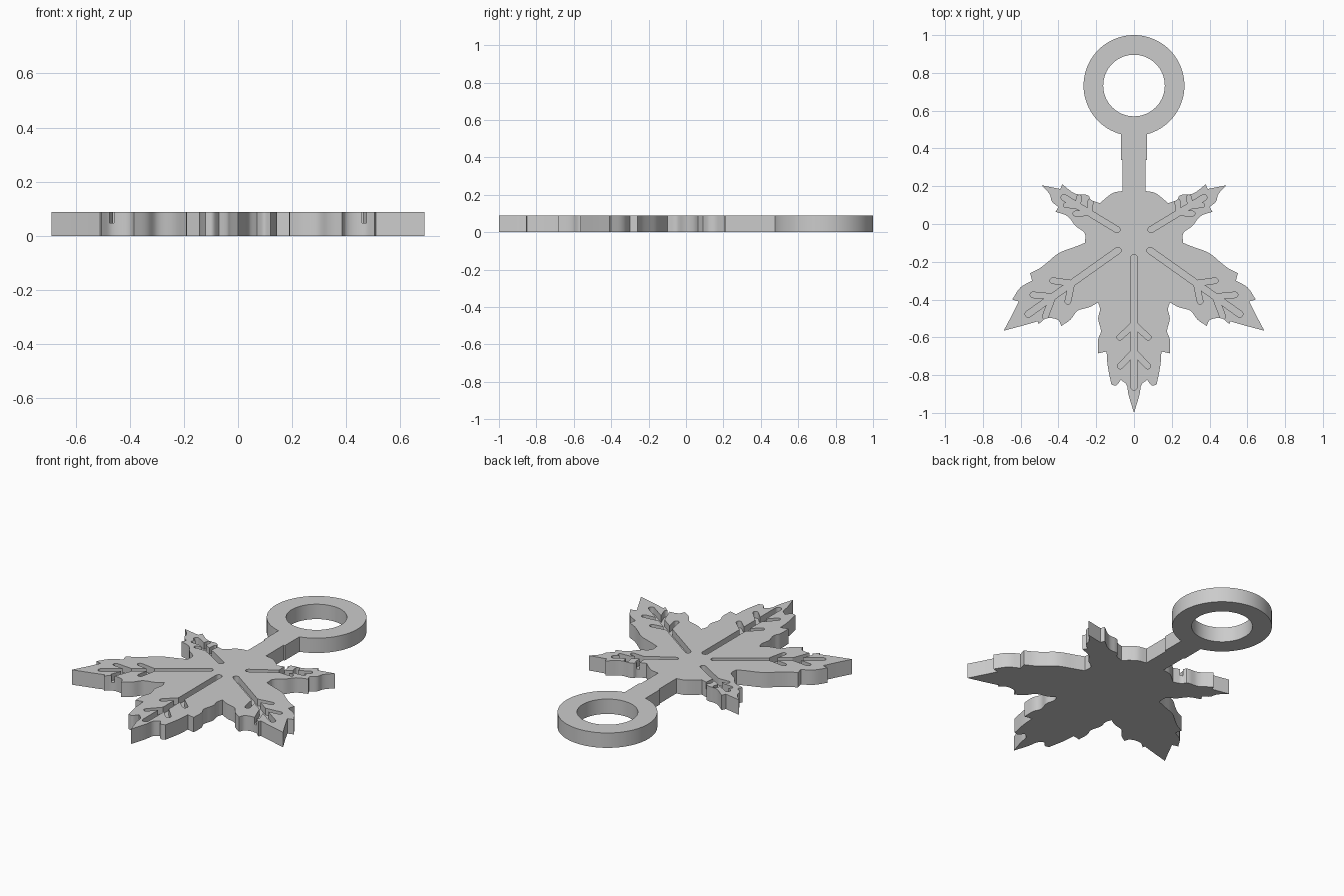
import bpy, bmesh, math
from mathutils import Vector

THICK, DEPTH = 0.088, 0.04
RING_Y, RING_R, HOLE_R = 0.733, 0.267, 0.163

cube = bpy.data.objects.get("Cube")
if cube:
    bpy.data.objects.remove(cube)

grey = bpy.data.materials.new("plain grey")
grey.use_nodes = True
colour = (0.6, 0.6, 0.6, 1)
grey.diffuse_color = colour
grey.node_tree.nodes["Principled BSDF"].inputs["Base Color"].default_value = colour


def add_object(name, bm):
    bmesh.ops.recalc_face_normals(bm, faces=bm.faces)
    mesh = bpy.data.meshes.new(name)
    bm.to_mesh(mesh)
    bm.free()
    mesh.materials.append(grey)
    obj = bpy.data.objects.new(name, mesh)
    bpy.context.collection.objects.link(obj)
    return obj


def add_prism(bm, outline, low, high):
    """Extrude a flat outline from low to high."""
    face = bm.faces.new([bm.verts.new((p[0], p[1], low)) for p in outline])
    result = bmesh.ops.extrude_face_region(bm, geom=[face], use_keep_orig=True)
    for v in result["geom"]:
        if isinstance(v, bmesh.types.BMVert):
            v.co.z = high


def arc(x, y, radius, start, end, steps):
    angles = [start + (end - start) * i / steps for i in range(steps + 1)]
    return [Vector((x + radius * math.cos(a), y + radius * math.sin(a))) for a in angles]


def soften(points, steps=4):
    """Round gentle bends with a spline and leave sharp turns as corners."""
    n = len(points)
    slopes = []
    for i, p in enumerate(points):
        if i in (0, n - 1):
            slopes.append(None)
            continue
        before, after = p - points[i - 1], points[i + 1] - p
        sharp = before.angle(after) > math.radians(62)
        slopes.append(None if sharp else (before.normalized() + after.normalized()) / 2)
    out = []
    for i in range(n - 1):
        a, b = points[i], points[i + 1]
        span = b - a
        ta = slopes[i] * span.length if slopes[i] else span
        tb = slopes[i + 1] * span.length if slopes[i + 1] else span
        for k in range(steps):
            t = k / steps
            out.append(a + span * (t * t * (3 - 2 * t))
                       + ta * (t * (1 - t) ** 2) - tb * (t * t * (1 - t)))
    return out + [points[-1]]


# Half outline of the leaf, from the stem down to the bottom tip
leaf_edge = [
    (.06, .175), (.11, .165), (.14, .145), (.18, .11), (.23, .13), (.24, .15), (.31, .16),
    (.38, .21), (.39, .185), (.49, .205), (.445, .155), (.435, .12), (.4, .09), (.415, .065),
    (.35, .04), (.31, -.01), (.26, -.05), (.26, -.1), (.31, -.12), (.4, -.155), (.455, -.2),
    (.5, -.235), (.55, -.26), (.54, -.3), (.6, -.335), (.645, -.4), (.61, -.41), (.645, -.48),
    (.69, -.565), (.56, -.53), (.51, -.515), (.505, -.53), (.465, -.5), (.4, -.51),
    (.385, -.54), (.335, -.505), (.3, -.46), (.235, -.44), (.19, -.415), (.18, -.45),
    (.19, -.5), (.175, -.57), (.19, -.61), (.19, -.685), (.145, -.675), (.14, -.745),
    (.12, -.85), (.095, -.855), (.07, -.825), (.04, -.85), (.03, -.9), (0, -1)]

# Ring outline, stepped stem and leaf, mirrored into one closed plate
stem_half = 0.068
ring_end = -math.acos(stem_half / RING_R)
half = arc(0, RING_Y, RING_R, math.pi / 2, ring_end, 40)
half[0].x = 0
half += [Vector((stem_half, .34)), Vector((.06, .34))]
half += soften([Vector(p) for p in leaf_edge])
mirrored = [Vector((-p.x, p.y)) for p in reversed(half[1:-1])]
bm = bmesh.new()
add_prism(bm, half + mirrored, 0, THICK)
plate = add_object("leaf_plate", bm)

# Cutter for the ring hole
bm = bmesh.new()
add_prism(bm, arc(0, RING_Y, HOLE_R, 0, math.tau, 64)[:-1], -.1, .2)
hole = add_object("ring_hole_cutter", bm)

# Vein grooves: each is a start, an end and a half width
middle = [((0, -.18), (0, -.86), .019)]
side = []
for start, ends, width in [
        ((.085, -.14), [(.56, -.477)], .017),
        ((.33, -.314), [(.43, -.3), (.35, -.41)], .015),
        ((.43, -.385), [(.535, -.375), (.47, -.49)], .015),
        ((.09, -.03), [(.37, .14)], .016),
        ((.235, .058), [(.23, .12), (.31, .055)], .013),
        ((.3, .097), [(.29, .14), (.36, .1)], .013),
        ((0, -.53), [(.075, -.6)], .015),
        ((0, -.675), [(.072, -.752)], .015)]:
    side += [(start, end, width) for end in ends]


def groove_outline(start, end, radius):
    a, b = Vector(start), Vector(end)
    turn = math.atan2(b.y - a.y, b.x - a.x)
    quarter = math.pi / 2
    return (arc(b.x, b.y, radius, turn - quarter, turn + quarter, 8)
            + arc(a.x, a.y, radius, turn + quarter, turn + 3 * quarter, 8))


bm = bmesh.new()
for start, end, width in middle + side:
    add_prism(bm, groove_outline(start, end, width), THICK - DEPTH, .2)
for start, end, width in side:
    flip = [(-p[0], p[1]) for p in (start, end)]
    add_prism(bm, groove_outline(*flip, width), THICK - DEPTH, .2)
grooves = add_object("vein_groove_cutter", bm)

for cutter in (hole, grooves):
    cutter.hide_render = True
    cutter.hide_set(True)
    cut = plate.modifiers.new(cutter.name, "BOOLEAN")
    cut.operation, cut.solver, cut.object = "DIFFERENCE", "EXACT", cutter
    cut.use_self = cutter is grooves

# Apply the cuts, then smooth the curved walls
bpy.context.view_layer.objects.active = plate
plate.select_set(True)
for name in [m.name for m in plate.modifiers]:
    bpy.ops.object.modifier_apply(modifier=name)
for cutter in (hole, grooves):
    bpy.data.objects.remove(cutter)
bpy.ops.object.shade_smooth_by_angle(angle=math.radians(30))
